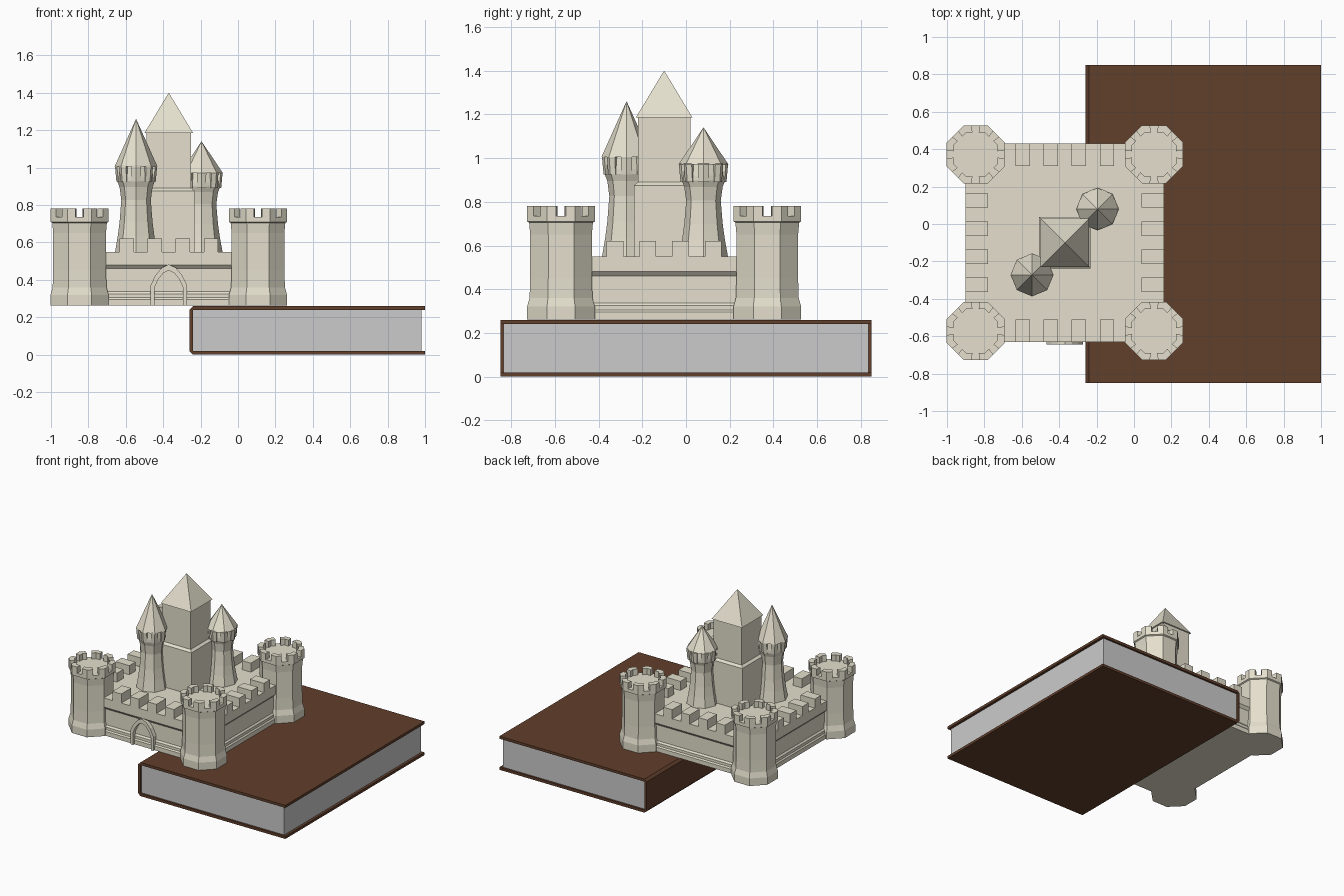
import bpy, bmesh
from math import pi, cos, sin, sqrt

if "Cube" in bpy.data.objects:
    bpy.data.objects.remove(bpy.data.objects["Cube"])

def material(name, rgb):
    m = bpy.data.materials.new(name)
    m.diffuse_color = (*rgb, 1)
    m.use_nodes = True
    m.node_tree.nodes["Principled BSDF"].inputs["Base Color"].default_value = m.diffuse_color
    return m

STONE = material("stone", (0.78, 0.74, 0.61))
LEATHER = material("leather", (0.12, 0.05, 0.025))

def finish(name, bm, mat=None):
    bmesh.ops.recalc_face_normals(bm, faces=bm.faces)
    me = bpy.data.meshes.new(name)
    bm.to_mesh(me)
    bm.free()
    if mat:
        me.materials.append(mat)
    ob = bpy.data.objects.new(name, me)
    bpy.context.collection.objects.link(ob)
    return ob

def ring(r, n, rot):
    return [(r * cos(rot + 2 * pi * i / n), r * sin(rot + 2 * pi * i / n)) for i in range(n)]

def loft(bm, loops):
    """Closed solid through equal-length loops of 3D points."""
    vs = [[bm.verts.new(p) for p in lp] for lp in loops]
    n = len(vs[0])
    for a, b in zip(vs, vs[1:]):
        for i in range(n):
            j = (i + 1) % n
            bm.faces.new((a[i], a[j], b[j], b[i]))
    bm.faces.new(vs[0][::-1])
    bm.faces.new(vs[-1])

def lathe(bm, c, profile, n, rot):
    loft(bm, [[(c[0] + x, c[1] + y, z) for x, y in ring(r, n, rot)] for r, z in profile])

def box(bm, x0, x1, y0, y1, z0, z1):
    loft(bm, [[(x0, y0, z), (x1, y0, z), (x1, y1, z), (x0, y1, z)] for z in (z0, z1)])

def corner_merlons(bm, c, r, inner, rot, t, z0, z1, low=1.0):
    """Angled blocks wrapping each corner of an octagon; t = reach along each side."""
    pts = ring(r, 8, rot)
    for i, p in enumerate(pts):
        a, b = pts[i - 1], pts[(i + 1) % 8]
        pa = [p[k] + (a[k] - p[k]) * t for k in (0, 1)]
        pb = [p[k] + (b[k] - p[k]) * t for k in (0, 1)]
        base = [pa, p, pb] + [[v * inner for v in q] for q in (pb, p, pa)]
        loft(bm, [[(c[0] + x * s, c[1] + y * s, z) for x, y in base]
                  for z, s in ((z0, low), (z1, 1))])

CX, CY = -0.37, -0.10

# Book: C-shaped cover with bevelled spine, and page block
section = [(1, 0), (-.24, 0), (-.258, .018), (-.258, .242), (-.24, .26), (1, .26),
           (1, .24), (-.24, .24), (-.24, .02), (1, .02)]
bm = bmesh.new()
loft(bm, [[(x, y, z) for x, z in section] for y in (-.85, .85)])
finish("book_cover", bm, LEATHER)
bm = bmesh.new()
box(bm, -.24, .98, -.835, .835, .02, .24)
finish("book_pages", bm)

# Castle curtain wall with stepped base and overhanging top course
bm = bmesh.new()
wall = [(.53, .262), (.53, .295), (.522, .305), (.522, .325), (.512, .338),
        (.512, .46), (.53, .48), (.53, .55)]
lathe(bm, (CX, CY), [(r * sqrt(2), z) for r, z in wall], 4, pi / 4)
finish("curtain_wall", bm, STONE)

# Wall battlements
bm = bmesh.new()
for k in range(4):
    o = -.225 + .15 * k
    for s in (-1, 1):
        lo, hi = sorted((s * .53, s * .41))
        box(bm, CX + o - .038, CX + o + .038, CY + lo, CY + hi, .545, .62)
        box(bm, CX + lo, CX + hi, CY + o - .038, CY + o + .038, .545, .62)
finish("wall_battlements", bm, STONE)

# Corner towers
tower = [(.155, .262), (.155, .32), (.144, .36), (.141, .45), (.141, .65),
         (.146, .705), (.155, .71), (.155, .735)]
for sx in (-1, 1):
    for sy in (-1, 1):
        c = (CX + sx * .477, CY + sy * .472)
        bm = bmesh.new()
        lathe(bm, c, [(r / cos(pi / 8), z) for r, z in tower], 8, pi / 8)
        corner_merlons(bm, c, .155 / cos(pi / 8), .76, pi / 8, .33, .73, .782)
        finish("corner_tower", bm, STONE)

# Central keep and its pyramid roof
bm = bmesh.new()
keep = [(.138, .54), (.138, .875), (.12, .89), (.12, 1.19)]
lathe(bm, (CX, CY), [(r * sqrt(2), z) for r, z in keep], 4, pi / 4)
finish("keep", bm, STONE)
bm = bmesh.new()
lathe(bm, (CX, CY), [(.13 * sqrt(2), 1.185), (.0005, 1.40)], 4, pi / 4)
finish("keep_roof", bm, STONE)

# Slender turrets with bracketed pointed roofs
for c, eave, tip in (((-.545, -.272), 1.01, 1.26), ((-.195, .08), .975, 1.14)):
    bm = bmesh.new()
    h = eave - .55
    body = [(.113, .545), (.098, .55 + h * .18), (.088, .55 + h * .35), (.079, .55 + h * .6),
            (.088, .55 + h * .75), (.1, .55 + h * .82), (.1, .55 + h * .87), (.092, eave)]
    lathe(bm, c, body, 8, 0)
    corner_merlons(bm, c, .113, .8, 0, .32, eave - .085, eave, .93)
    finish("turret", bm, STONE)
    bm = bmesh.new()
    lathe(bm, c, [(.115, eave - .005), (.0005, tip)], 8, 0)
    finish("turret_roof", bm, STONE)

# Gate: pointed arch surround
def arch(w, top, spring):
    side = [(w, .262), (w, spring), (w * .72, spring + (top - spring) * .5),
            (w * .38, spring + (top - spring) * .85)]
    return [(CX + x, z) for x, z in side] + [(CX, top)] + [(CX - x, z) for x, z in side[::-1]]

bm = bmesh.new()
outer, inner = arch(.098, .482, .37), arch(.076, .45, .36)
n = len(outer)
for i in range(n - 1):
    quad = [outer[i], outer[i + 1], inner[i + 1], inner[i]]
    loft(bm, [[(x, y, z) for x, z in quad] for y in (-.645, -.60)])
finish("gate_arch", bm, STONE)
